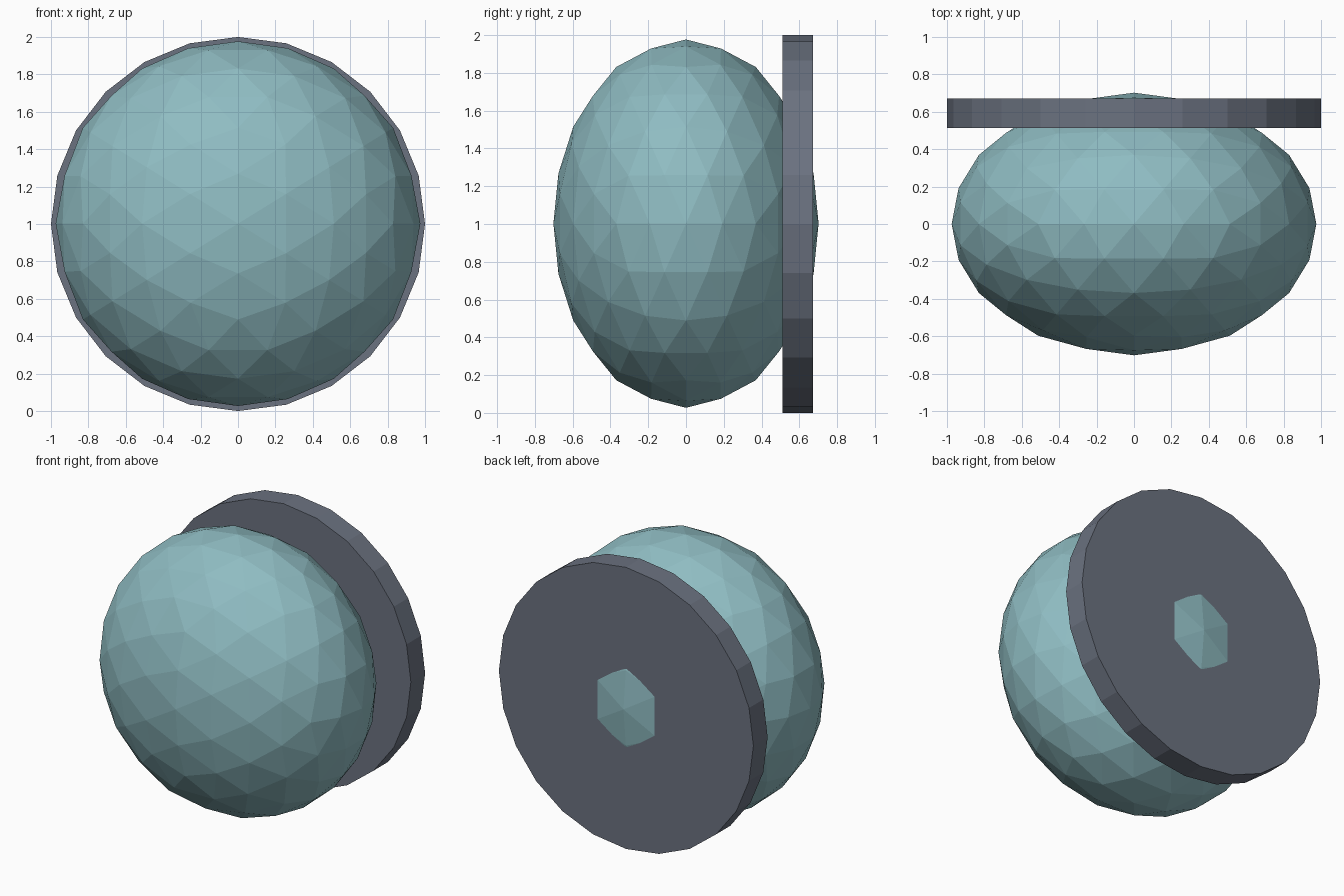
import bpy
import bmesh
from math import atan, pi, sqrt
from mathutils import Matrix

cube = bpy.data.objects.get("Cube")
if cube:
    bpy.data.objects.remove(cube, do_unlink=True)


def make_material(name, srgb):
    colour = [(c / 255 / 12.92) if c < 11 else ((c / 255 + 0.055) / 1.055) ** 2.4 for c in srgb] + [1.0]
    mat = bpy.data.materials.new(name)
    mat.use_nodes = True
    mat.diffuse_color = colour
    mat.node_tree.nodes["Principled BSDF"].inputs["Base Color"].default_value = colour
    return mat


def make_object(name, bm, mat):
    bmesh.ops.recalc_face_normals(bm, faces=bm.faces)
    mesh = bpy.data.meshes.new(name)
    bm.to_mesh(mesh)
    bm.free()
    mesh.materials.append(mat)
    obj = bpy.data.objects.new(name, mesh)
    bpy.context.collection.objects.link(obj)
    return obj


teal = make_material("pale teal", (143, 188, 194))
slate = make_material("slate grey", (107, 114, 128))

# Faceted dome: an icosahedron lying on its edges, split twice onto a sphere, then flattened
bm = bmesh.new()
bmesh.ops.create_icosphere(bm, subdivisions=1, radius=1)
tilt = atan(2 / (1 + sqrt(5)))
bmesh.ops.rotate(bm, verts=bm.verts, matrix=Matrix.Rotation(-tilt, 3, 'Y'))
for level in range(2):
    bmesh.ops.subdivide_edges(bm, edges=bm.edges, cuts=1, use_grid_fill=True)
    for v in bm.verts:
        v.co.normalize()
bmesh.ops.scale(bm, verts=bm.verts, vec=(0.975, 0.702, 0.975))
dome = make_object("faceted_dome", bm, teal)
dome.location = (0, 0, 1.002)

# Round back plate
bm = bmesh.new()
bmesh.ops.create_cone(bm, cap_ends=True, segments=24, radius1=1, radius2=1, depth=0.16)
bmesh.ops.rotate(bm, verts=bm.verts, matrix=Matrix.Rotation(pi / 2, 3, 'X'))
plate = make_object("back_plate", bm, slate)
plate.location = (0, 0.592, 1)
